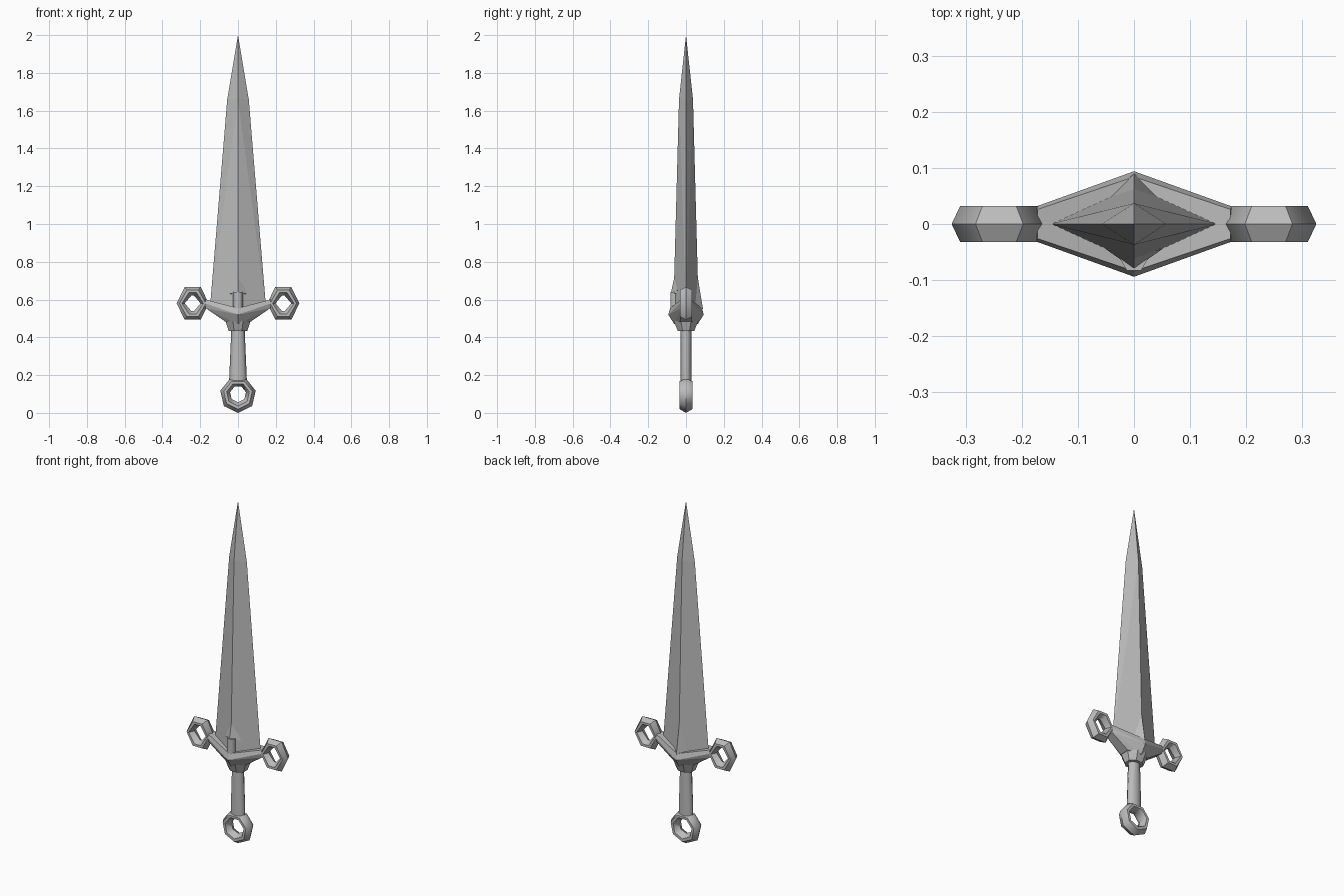
import bpy, bmesh, math
from math import cos, sin, pi

cube = bpy.data.objects.get("Cube")
if cube:
    bpy.data.objects.remove(cube, do_unlink=True)

# One grey metal for the whole dagger
metal = bpy.data.materials.new("grey metal")
metal.use_nodes = True
grey = (0.5, 0.5, 0.5, 1)
metal.diffuse_color = grey
metal.node_tree.nodes["Principled BSDF"].inputs["Base Color"].default_value = grey


def finish(name, bm, smooth=None):
    bmesh.ops.recalc_face_normals(bm, faces=bm.faces)
    mesh = bpy.data.meshes.new(name)
    bm.to_mesh(mesh)
    bm.free()
    mesh.materials.append(metal)
    ob = bpy.data.objects.new(name, mesh)
    bpy.context.collection.objects.link(ob)
    if smooth:
        bpy.ops.object.select_all(action="DESELECT")
        ob.select_set(True)
        bpy.context.view_layer.objects.active = ob
        bpy.ops.object.shade_smooth_by_angle(angle=math.radians(smooth))
    return ob


def hull(name, points, smooth=None):
    """Convex solid around the given points."""
    bm = bmesh.new()
    for p in points:
        bm.verts.new(p)
    out = bmesh.ops.convex_hull(bm, input=bm.verts)
    loose = [v for v in out["geom_interior"] if isinstance(v, bmesh.types.BMVert)]
    bmesh.ops.delete(bm, geom=loose, context="VERTS")
    bmesh.ops.dissolve_limit(bm, angle_limit=0.01, verts=bm.verts, edges=bm.edges)
    return finish(name, bm, smooth)


def ellipse(n, rx, ry, z, y=0, turn=0):
    return [(rx * cos(turn + 2 * pi * k / n), y + ry * sin(turn + 2 * pi * k / n), z)
            for k in range(n)]


def ring(name, outer, inner, depth):
    """Closed loop with a faceted section between two outlines in xz."""
    section = [(0, 0), (0.35, -1), (0.65, -1), (1, 0), (0.65, 1), (0.35, 1)]
    bm = bmesh.new()
    loops = []
    for (ox, oz), (ix, iz) in zip(outer, inner):
        loops.append([bm.verts.new((ox + (ix - ox) * t, s * depth, oz + (iz - oz) * t))
                      for t, s in section])
    n, m = len(loops), len(section)
    for i in range(n):
        a, b = loops[i], loops[(i + 1) % n]
        for j in range(m):
            k = (j + 1) % m
            bm.faces.new((a[j], a[k], b[k], b[j]))
    return finish(name, bm, 50)


# Blade: tapering diamond section
hull("blade", ellipse(4, 0.149, 0.067, 0.55) + ellipse(4, 0.057, 0.037, 1.66) + [(0, 0, 2)])

# Guard: two raised arms meeting in a shallow V, with a ring on each end
for side, label in ((1, "left"), (-1, "right")):
    arm = [(0, 0, 0.55), (0, 0, 0.46)]
    for s in (1, -1):
        arm += [(0, s * 0.094, 0.52), (0, s * 0.084, 0.555), (0, s * 0.062, 0.47),
                (side * 0.07, s * 0.03, 0.485),
                (side * 0.175, s * 0.031, 0.58), (side * 0.172, s * 0.026, 0.6),
                (side * 0.172, s * 0.025, 0.555)]
    hull(label + "_guard_arm", arm)
    cx, cz = side * 0.24, 0.58
    outer = [(cx + 0.085 * cos(k * pi / 3), cz + 0.1 * sin(k * pi / 3)) for k in range(6)]
    inner = [(cx + x, cz + z) for x, z in
             ((0.042, 0), (0.007, 0.041), (-0.007, 0.041),
              (-0.042, 0), (-0.007, -0.041), (0.007, -0.041))]
    ring(label + "_guard_ring", outer, inner, 0.032)

# Collar below the guard
hull("collar", ellipse(8, 0.072, 0.07, 0.487, turn=pi / 8) + ellipse(8, 0.053, 0.047, 0.434, turn=pi / 8))

# Raised ornaments on both faces of the blade root
hull("front_ornament_stem", ellipse(6, 0.026, 0.026, 0.53, -0.06) + ellipse(6, 0.026, 0.026, 0.64, -0.06), 70)
hull("front_ornament_point", [(0, -0.055, 0.75), (-0.05, -0.045, 0.63), (0.05, -0.045, 0.63),
                              (0, -0.08, 0.635), (0, -0.03, 0.64)])
hull("back_ornament_point", [(0, 0.057, 0.75), (-0.045, 0.045, 0.56), (0.045, 0.045, 0.56),
                             (0, 0.09, 0.55), (0, 0.03, 0.6)])

# Grip widening down to the pommel ring
hull("grip", ellipse(8, 0.047, 0.028, 0.17) + ellipse(8, 0.035, 0.028, 0.45), 60)


def heptagon(r, z):
    return [(r * cos(-pi / 2 + 2 * pi * k / 7), z + r * sin(-pi / 2 + 2 * pi * k / 7)) for k in range(7)]


ring("pommel_ring", heptagon(0.096, 0.096), heptagon(0.043, 0.1), 0.034)
